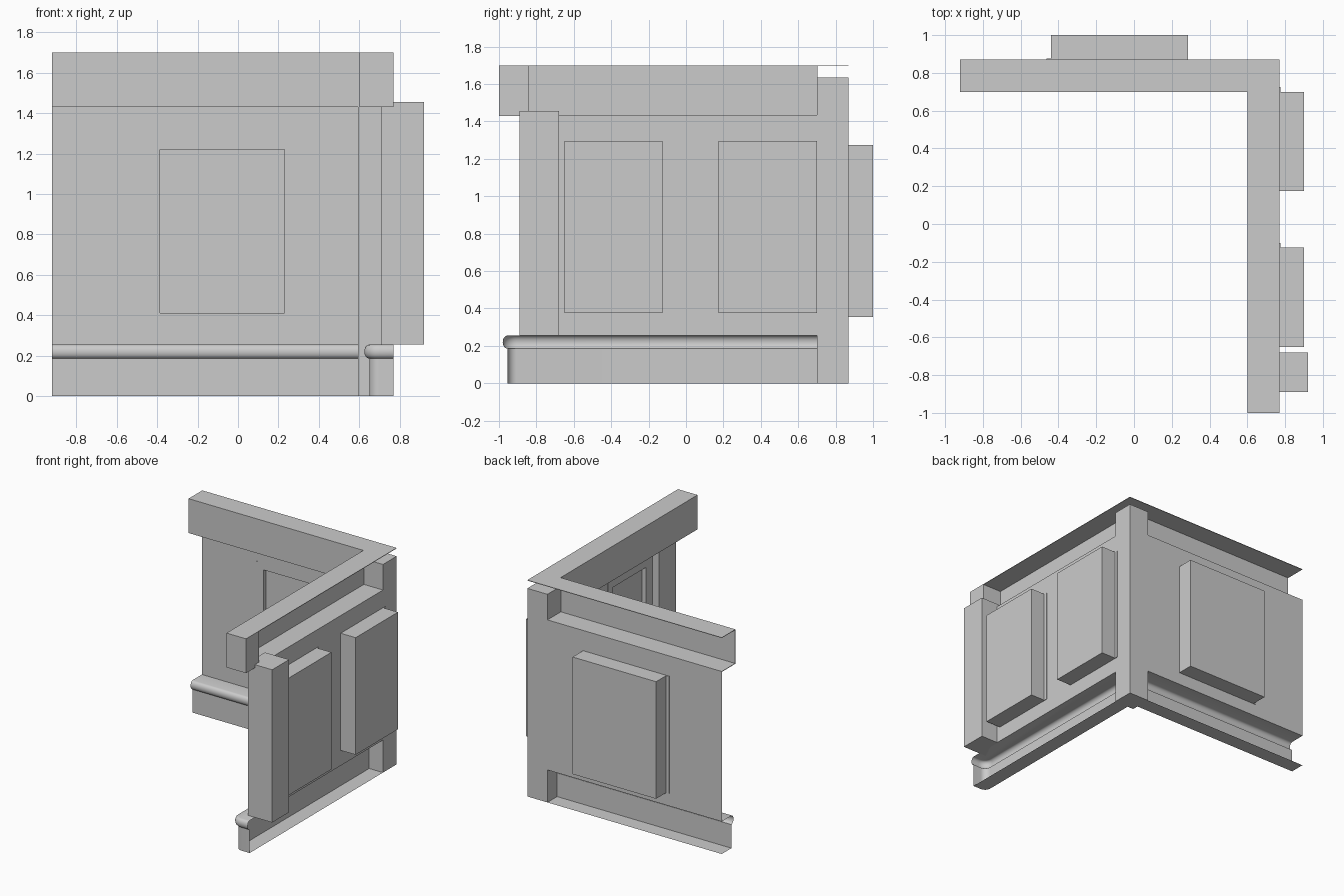
import bpy, bmesh, math

cube = bpy.data.objects.get("Cube")
if cube:
    bpy.data.objects.remove(cube, do_unlink=True)

# Single plain colour
grey = bpy.data.materials.new("plain_grey")
grey.use_nodes = True
tone = (0.6, 0.6, 0.6, 1)
grey.diffuse_color = tone
grey.node_tree.nodes["Principled BSDF"].inputs["Base Color"].default_value = tone

# Main planes of the corner
LEFT, FRONT = -0.92, -1.0
IN_X, OUT_X = 0.60, 0.77
IN_Y, OUT_Y = 0.70, 0.87
BASE_TOP, CROWN_LOW, TOP = 0.255, 1.43, 1.70
THIN = 0.004


def finish(name, bm):
    bmesh.ops.recalc_face_normals(bm, faces=bm.faces)
    mesh = bpy.data.meshes.new(name)
    bm.to_mesh(mesh)
    bm.free()
    mesh.materials.append(grey)
    ob = bpy.data.objects.new(name, mesh)
    bpy.context.collection.objects.link(ob)
    return ob


def box(name, x, y, z):
    bm = bmesh.new()
    bmesh.ops.create_cube(bm, size=1)
    for v in bm.verts:
        v.co = [(r[0] + r[1]) / 2 + c * abs(r[1] - r[0]) for r, c in zip((x, y, z), v.co)]
    return finish(name, bm)


def activate(ob):
    bpy.ops.object.select_all(action='DESELECT')
    ob.select_set(True)
    bpy.context.view_layer.objects.active = ob


def cut(ob, cutter):
    mod = ob.modifiers.new("recess", 'BOOLEAN')
    mod.operation = 'DIFFERENCE'
    mod.solver = 'EXACT'
    mod.object = cutter
    activate(ob)
    bpy.ops.object.modifier_apply(modifier=mod.name)


# Walls, corner post and end pilaster
back_wall = box("back_wall", (LEFT, OUT_X), (OUT_Y - THIN, OUT_Y), (BASE_TOP, CROWN_LOW))
side_wall = box("side_wall", (OUT_X - THIN, OUT_X), (-0.89, OUT_Y), (BASE_TOP, CROWN_LOW))
box("corner_post", (IN_X - 0.005, OUT_X), (IN_Y, OUT_Y), (0, 1.635))
box("end_pilaster", (0.71, 0.92), (-0.89, -0.68), (BASE_TOP, 1.455))

# Hollow crown: face, ledge and top for each wing, closed by an end block
for part, z in (("ledge", (CROWN_LOW, CROWN_LOW + THIN)), ("top", (TOP - THIN, TOP))):
    box("back_crown_" + part, (LEFT, OUT_X if part == "top" else IN_X), (IN_Y, OUT_Y), z)
    box("side_crown_" + part, (IN_X, OUT_X), (FRONT, IN_Y), z)
box("back_crown_face", (LEFT, IN_X), (IN_Y, IN_Y + THIN), (CROWN_LOW, TOP))
box("side_crown_face", (IN_X, IN_X + THIN), (FRONT, IN_Y + THIN), (CROWN_LOW, TOP))
box("crown_end_block", (IN_X, OUT_X), (FRONT, FRONT + 0.16), (CROWN_LOW, TOP))


# Panels: boxes outside, shallow recess inside, with a thin flange and rib
def panel(name, wall, u0, u1, z0, z1, side):
    def place(part, u, v, z):
        if side:
            return box(part, (v[0] - 0.10, v[1] - 0.10), (-u[1], -u[0]), z)
        return box(part, u, v, z)
    inset = 0.055
    body = place(name, (u0, u1), (OUT_Y - 0.002, 1.0), (z0, z1))
    cutter = place("cutter", (u0 + inset, u1 - inset), (0.8, 0.90), (z0 + inset, z1 - inset))
    cutter.hide_render = True
    cut(wall, cutter)
    cut(body, cutter)
    bpy.data.objects.remove(cutter, do_unlink=True)
    place(name + "_flange", (u0 - 0.024, u0), (OUT_Y - 0.001, OUT_Y + 0.005), (z0, z1))
    place(name + "_rib", (u0 - 0.005, u0 + 0.005), (OUT_Y - 0.009, OUT_Y - 0.001), (z0, z1))


panel("back_panel", back_wall, -0.44, 0.285, 0.355, 1.275, False)
panel("side_panel_front", side_wall, 0.125, 0.65, 0.375, 1.295, True)
panel("side_panel_rear", side_wall, -0.70, -0.175, 0.375, 1.295, True)


# Skirting: board with a rounded bead, swept along a path of (point, normal)
bead_r = (BASE_TOP - 0.185) / 2
profile = [(0, 0), (0, 0.185)]
for i in range(9):
    a = -math.pi / 2 + math.pi * i / 8
    profile.append((0.025 * math.cos(a), 0.185 + bead_r * (1 + math.sin(a))))


def skirting(name, path, closure):
    bm = bmesh.new()
    rows = [[bm.verts.new((x + nx * d, y + ny * d, z)) for (x, y), (nx, ny) in path]
            for d, z in profile]
    for low, high in zip(rows, rows[1:]):
        for i in range(len(path) - 1):
            bm.faces.new((low[i], low[i + 1], high[i + 1], high[i]))
    for row, z in ((rows[0], 0), (rows[-1], BASE_TOP)):
        bm.faces.new(row + [bm.verts.new((x, y, z)) for x, y in closure])
    bmesh.ops.remove_doubles(bm, verts=bm.verts, dist=0.0001)
    ob = finish(name, bm)
    activate(ob)
    bpy.ops.object.shade_smooth_by_angle(angle=math.radians(35))


skirting("back_skirting",
         [((LEFT, 0.75), (0, -1)), ((IN_X, 0.75), (0, -1))],
         [(IN_X, OUT_Y), (LEFT, OUT_Y)])

r = 0.05
side_path = [((0.65, IN_Y), (-1, 0))]
for i in range(9):
    a = math.pi + math.pi / 2 * i / 8
    n = (math.cos(a), math.sin(a))
    side_path.append(((0.65 + r + r * n[0], -0.955 + r + r * n[1]), n))
side_path.append(((OUT_X, -0.955), (0, -1)))
skirting("side_skirting", side_path, [(OUT_X, IN_Y)])
